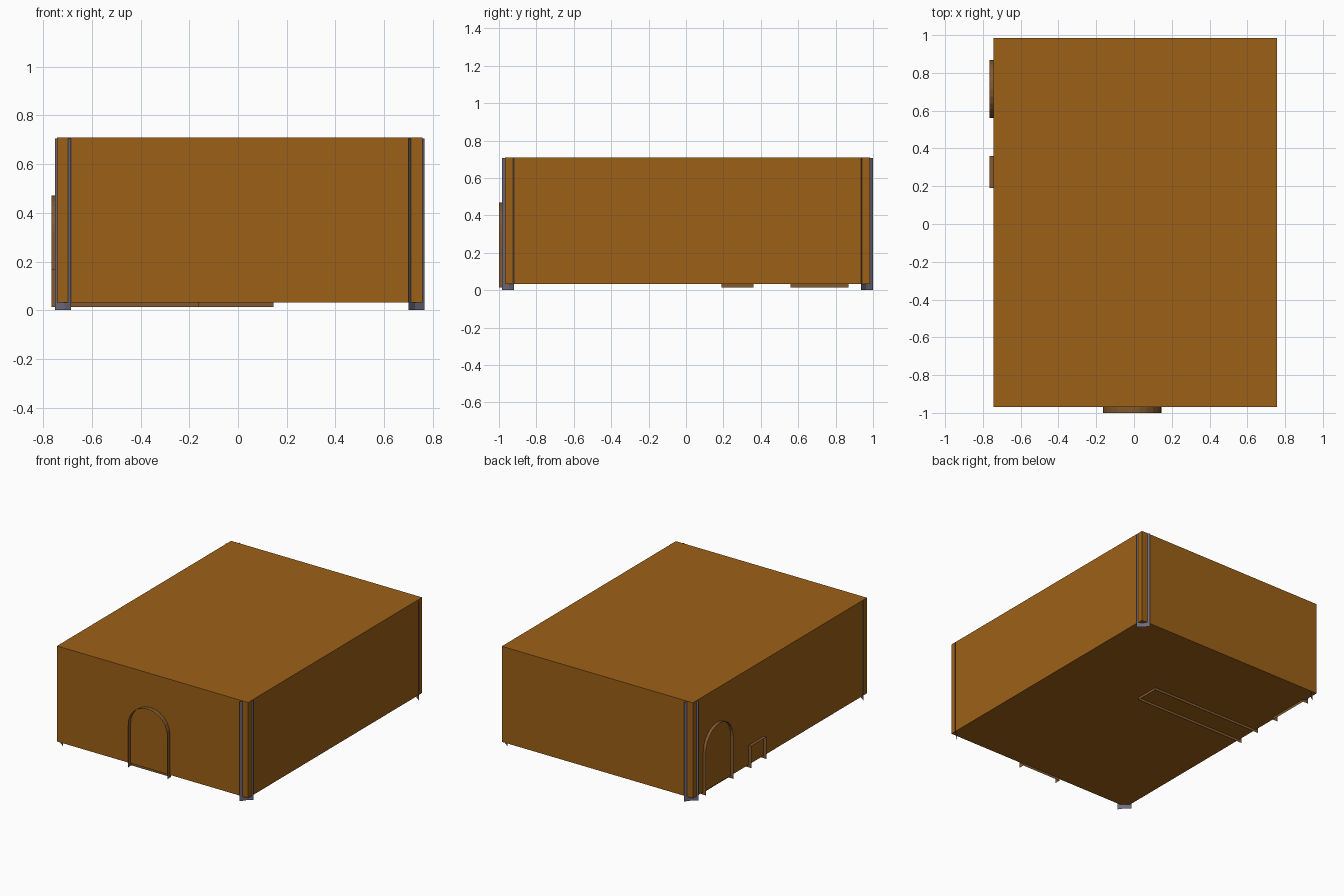
import bpy, bmesh, math
from mathutils import Vector

if "Cube" in bpy.data.objects:
    bpy.data.objects.remove(bpy.data.objects["Cube"])


def material(name, rgb):
    m = bpy.data.materials.new(name)
    m.diffuse_color = (*rgb, 1)
    m.use_nodes = True
    m.node_tree.nodes["Principled BSDF"].inputs["Base Color"].default_value = m.diffuse_color
    return m


brown = material("wood brown", (0.335, 0.118, 0.008))
tan = material("door brown", (0.22, 0.10, 0.029))
grey = material("post grey", (0.16, 0.15, 0.21))


def prism(name, outline, offset, mat, open_dirs=()):
    """Extrude a closed outline; drop faces pointing along open_dirs and, if any, turn the rest inward."""
    bm = bmesh.new()
    face = bm.faces.new([bm.verts.new(p) for p in outline])
    ext = bmesh.ops.extrude_face_region(bm, geom=[face], use_keep_orig=True)
    bmesh.ops.translate(bm, vec=Vector(offset),
                        verts=[v for v in ext["geom"] if isinstance(v, bmesh.types.BMVert)])
    bmesh.ops.recalc_face_normals(bm, faces=bm.faces)
    if open_dirs:
        drop = [f for f in bm.faces if any(f.normal.dot(Vector(d)) > 0.999 for d in open_dirs)]
        bmesh.ops.delete(bm, geom=drop, context='FACES')
        bmesh.ops.reverse_faces(bm, faces=bm.faces)
    mesh = bpy.data.meshes.new(name)
    bm.to_mesh(mesh)
    bm.free()
    mesh.materials.append(mat)
    obj = bpy.data.objects.new(name, mesh)
    bpy.context.collection.objects.link(obj)
    return obj


def arch(a, b, z0, z1, steps=12):
    """Round-topped doorway outline as (across, height) pairs."""
    c, r = (a + b) / 2, (b - a) / 2
    return [(a, z0), (b, z0)] + [
        (c + r * math.cos(math.pi * i / steps), z1 - r + r * math.sin(math.pi * i / steps))
        for i in range(steps + 1)]


UP, DOWN = (0, 0, 1), (0, 0, -1)

# Main box
CX, CY = 0.007, 0.008
HX, HY = 0.75, 0.976
prism("box_body", [(CX + sx * HX, CY + sy * HY, 0.032)
                   for sx, sy in ((-1, -1), (1, -1), (1, 1), (-1, 1))],
      (0, 0, 0.678), brown)

# Corner posts: kite section, open on the outer sides so the wall shows through
KITE = [(0, 0), (0.065, 0), (0.038, 0.038), (0, 0.065)]
for sx, ns in ((-1, "left"), (1, "right")):
    for sy, nf in ((-1, "front"), (1, "back")):
        prism(f"{nf}_{ns}_post",
              [(CX + sx * (0.758 - u), CY + sy * (0.992 - v), 0) for u, v in KITE],
              (0, 0, 0.706), grey, [(sx, 0, 0), (0, sy, 0), UP, DOWN])

# Round-topped doorway surrounds on the front and the left side
prism("front_doorway", [(x, -1.0, z) for x, z in arch(-0.165, 0.145, 0.014, 0.47)],
      (0, 0.04, 0), tan, [(0, -1, 0), DOWN])
prism("left_doorway", [(-0.765, y, z) for y, z in arch(0.56, 0.868, 0.014, 0.47)],
      (0.04, 0, 0), tan, [(-1, 0, 0), DOWN])

# Low tunnel running in from the left side
prism("left_tunnel", [(-0.765, y, z) for y, z in
                      ((0.19, 0.014), (0.36, 0.014), (0.36, 0.17), (0.19, 0.17))],
      (0.885, 0, 0), tan, [(-1, 0, 0), DOWN])
